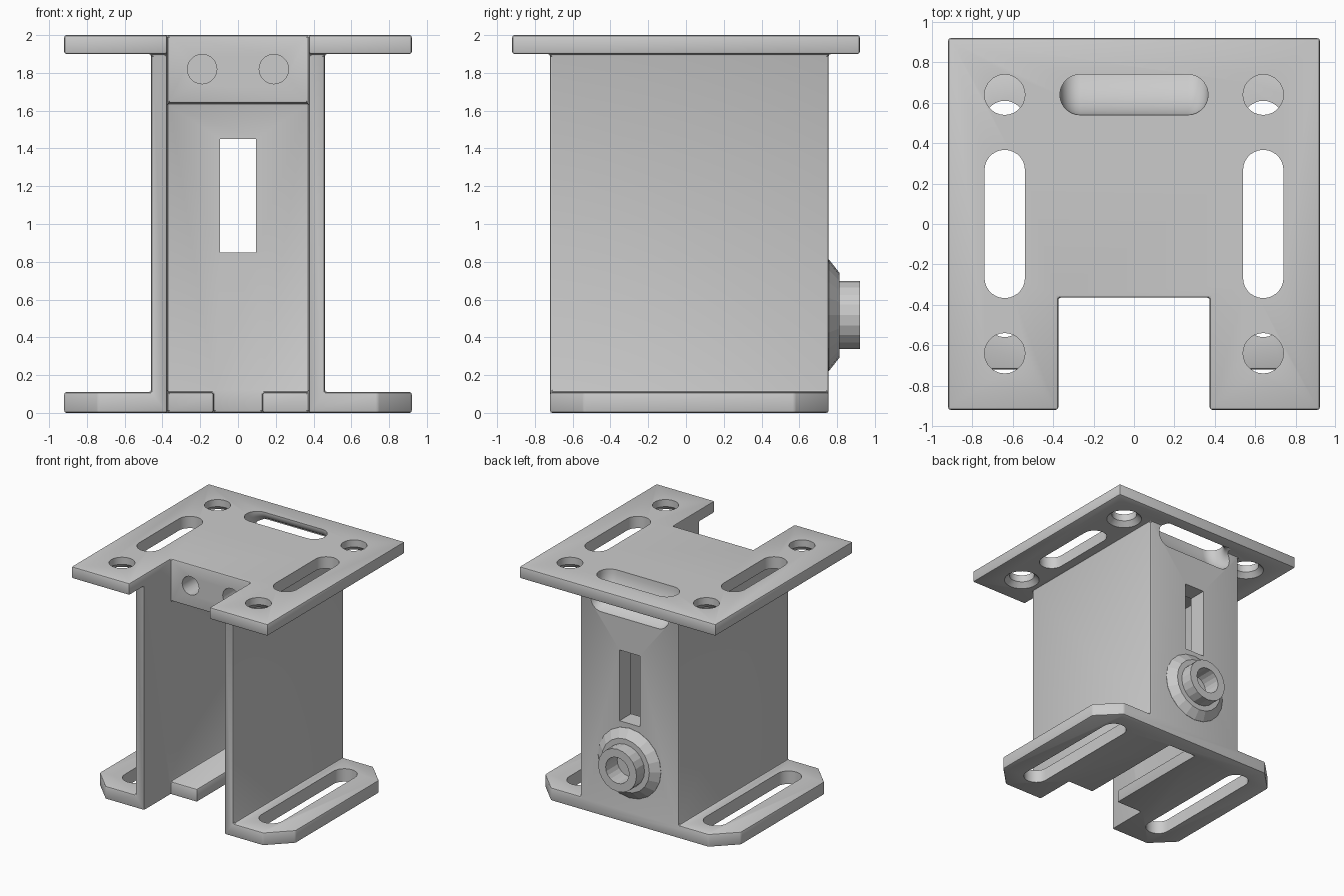
import bpy, bmesh, math

if "Cube" in bpy.data.objects:
    bpy.data.objects.remove(bpy.data.objects["Cube"])

grey = bpy.data.materials.new("plain grey")
grey.diffuse_color = (0.6, 0.6, 0.6, 1)
grey.use_nodes = True
grey.node_tree.nodes["Principled BSDF"].inputs["Base Color"].default_value = grey.diffuse_color


def finish(name, bm):
    bmesh.ops.recalc_face_normals(bm, faces=bm.faces)
    me = bpy.data.meshes.new(name)
    bm.to_mesh(me)
    bm.free()
    me.materials.append(grey)
    ob = bpy.data.objects.new(name, me)
    bpy.context.collection.objects.link(ob)
    return ob


def loft(name, rings, caps=True):
    """Skin a list of equal-length closed rings of points."""
    bm = bmesh.new()
    vs = [[bm.verts.new(p) for p in r] for r in rings]
    n = len(rings[0])
    for a, b in zip(vs, vs[1:]):
        for i in range(n):
            j = (i + 1) % n
            bm.faces.new((a[i], a[j], b[j], b[i]))
    if caps:
        bm.faces.new(vs[0])
        bm.faces.new(vs[-1])
    return finish(name, bm)


def prism(name, pts, lo, hi, along_y=False):
    if along_y:
        return loft(name, [[(u, t, v) for u, v in pts] for t in (lo, hi)])
    return loft(name, [[(u, v, t) for u, v in pts] for t in (lo, hi)])


def mirrored(half):
    """Complete a profile from its right half."""
    return half + [(-x, y) for x, y in reversed(half)]


def stadium(cx, cy, hx, hy, steps=14):
    """Rounded slot outline with half sizes hx, hy (a circle if equal)."""
    r = min(hx, hy)
    pts = []
    for i in range(2 * steps + 2):
        k = i // (steps + 1)
        a = math.pi * (k + (i % (steps + 1)) / steps)
        if hx > hy:
            a -= math.pi / 2
        s = -1 if k else 1
        ox, oy = ((hx - r) * s, 0) if hx > hy else (0, (hy - r) * s)
        pts.append((cx + ox + r * math.cos(a), cy + oy + r * math.sin(a)))
    if abs(hx - hy) < 1e-6:
        pts = [(cx + r * math.cos(math.tau * i / 28),
                cy + r * math.sin(math.tau * i / 28)) for i in range(28)]
    return pts


def apply(ob, mod):
    bpy.context.view_layer.objects.active = ob
    bpy.ops.object.modifier_apply(modifier=mod.name)


def boolean(ob, other, op):
    m = ob.modifiers.new("bool", 'BOOLEAN')
    m.operation, m.object, m.solver = op, other, 'EXACT'
    apply(ob, m)
    bpy.data.objects.remove(other)


# U-shaped body, base flange, top block and top plate joined into one bracket
bracket = prism("bracket", mirrored([(.375, .6), (.375, -.72), (.46, -.72), (.46, .755)]), 0, 1.95)
base = prism("base_flange", mirrored([
    (.13, .6), (.13, -.365), (.375, -.365), (.375, -.72), (.74, -.72),
    (.92, -.54), (.92, .575), (.74, .755)]), 0, .11)
block = prism("top_block", mirrored([(.42, -.365), (.42, .7)]), 1.64, 1.95)
plate = prism("top_plate", mirrored([
    (.375, -.365), (.375, -.92), (.92, -.92), (.92, .92)]), 1.9, 2)
for part in (base, block, plate):
    boolean(bracket, part, 'UNION')

# Small rounded edges and fillets
m = bracket.modifiers.new("clean", 'DECIMATE')
m.decimate_type, m.angle_limit = 'DISSOLVE', math.radians(1)
apply(bracket, m)
m = bracket.modifiers.new("edge", 'BEVEL')
m.width, m.segments, m.limit_method, m.angle_limit = .012, 2, 'ANGLE', math.radians(30)
apply(bracket, m)

# Mounting slots and countersunk holes
cutters = []
for s in (-1, 1):
    cutters.append(prism("plate_slot", stadium(s * .64, 0, .1, .367), 1.8, 2.1))
    cutters.append(prism("flange_slot", stadium(s * .64, .025, .1, .585), -.1, .2))
    cutters.append(prism("block_hole", stadium(s * .19, 1.82, .078, .078), -.5, .1, True))
    for t in (-1, 1):
        cutters.append(prism("plate_hole", stadium(s * .64, t * .64, .1, .1), 1.8, 2.1))
        cutters.append(loft("countersink", [
            [(x, y, z) for x, y in stadium(s * .64, t * .64, r, r)]
            for r, z in ((.15, 1.89), (.095, 1.945))]))

# Rear window
cutters.append(prism("window", [(-.095, .85), (.095, .85), (.095, 1.45), (-.095, 1.45)], .5, .9, True))

# Curved slot turning from the top plate out through the back wall
section = stadium(0, .18, .367, .1)
rings = [[(x, .82 - r, 2.1) for x, r in section]]
for i in range(13):
    a = math.pi / 2 * i / 12
    rings.append([(x, .82 - r * math.cos(a), 2 - r * math.sin(a)) for x, r in section])
cutters.append(loft("curved_slot", rings))

for c in cutters:
    boolean(bracket, c, 'DIFFERENCE')

# Conical hub with a blind bore
N = 20
profile = [(0, .75), (.295, .75), (.295, .757), (.225, .812), (.18, .812), (.18, .92),
           (.11, .92), (.11, .765), (0, .765)]
hub = loft("rear_hub", [
    [(max(r, .001) * math.cos(math.tau * i / N), y, .517 + max(r, .001) * math.sin(math.tau * i / N))
     for i in range(N)] for r, y in profile])

# Smooth shading on the bracket, flat facets on the hub
bpy.ops.object.select_all(action='DESELECT')
bracket.select_set(True)
bpy.context.view_layer.objects.active = bracket
bpy.ops.object.shade_smooth_by_angle(angle=math.radians(25))
